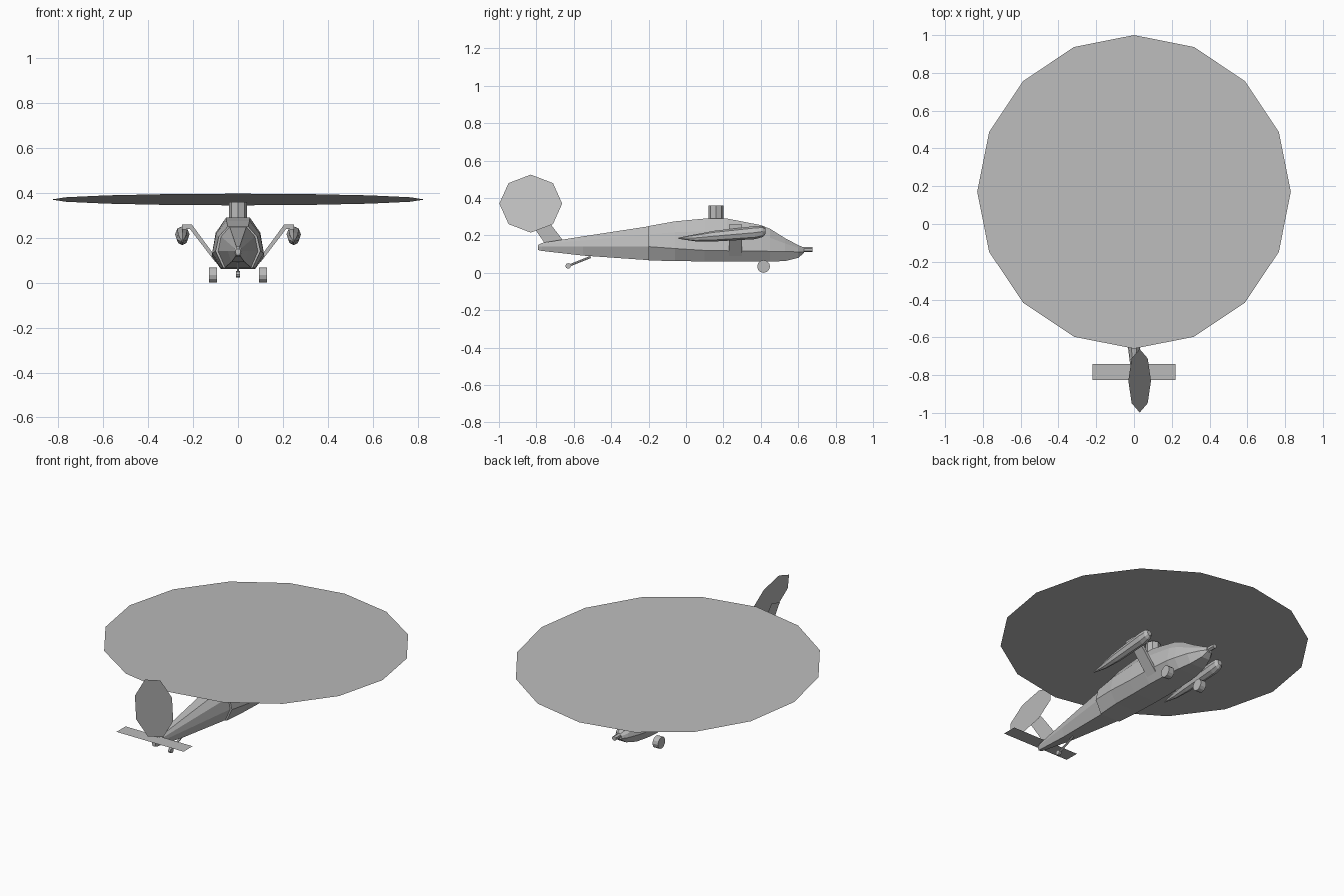
import bpy, bmesh, math
from mathutils import Matrix, Vector

cube = bpy.data.objects.get("Cube")
if cube:
    bpy.data.objects.remove(cube, do_unlink=True)

grey = bpy.data.materials.new("plain grey")
grey.use_nodes = True
COLOUR = (0.5, 0.5, 0.5, 1)
grey.diffuse_color = COLOUR
grey.node_tree.nodes["Principled BSDF"].inputs["Base Color"].default_value = COLOUR


def finish(name, bm, solid=True):
    if solid:
        bmesh.ops.recalc_face_normals(bm, faces=bm.faces)
    mesh = bpy.data.meshes.new(name)
    bm.to_mesh(mesh)
    bm.free()
    mesh.materials.append(grey)
    obj = bpy.data.objects.new(name, mesh)
    bpy.context.collection.objects.link(obj)
    return obj


def loft(name, rings):
    """Skin a list of equal-length closed rings and cap both ends."""
    bm = bmesh.new()
    loops = [[bm.verts.new(p) for p in ring] for ring in rings]
    n = len(loops[0])
    for a, b in zip(loops, loops[1:]):
        for i in range(n):
            j = (i + 1) % n
            bm.faces.new((a[i], a[j], b[j], b[i]))
    bm.faces.new(loops[0])
    bm.faces.new(loops[-1])
    return finish(name, bm)


def sheet(name, points):
    """One flat face."""
    bm = bmesh.new()
    bm.faces.new([bm.verts.new(p) for p in points])
    return finish(name, bm, solid=False)


def rod(name, start, end, radius, sides):
    a, b = Vector(start), Vector(end)
    turn = (b - a).to_track_quat('Z', 'Y').to_matrix().to_4x4()
    bm = bmesh.new()
    bmesh.ops.create_cone(bm, cap_ends=True, segments=sides, radius1=radius,
                          radius2=radius, depth=(b - a).length,
                          matrix=Matrix.Translation((a + b) / 2) @ turn)
    return finish(name, bm)


def hull_ring(y, top, chine, bottom, half_width, roof):
    """Eight-sided fuselage section, widest at the chine."""
    shoulder = chine + (top - chine) * 0.6
    half = [(half_width * roof, top), (half_width * 0.85, shoulder),
            (half_width, chine), (half_width * 0.65, bottom)]
    return [(x, y, z) for x, z in half] + [(-x, y, z) for x, z in reversed(half)]


# Fuselage: cabin and tail boom
loft("cabin", [hull_ring(*s) for s in (
    (-0.20, 0.25, 0.14, 0.065, 0.10, 0.45),
    (-0.06, 0.275, 0.13, 0.064, 0.115, 0.45),
    (0.10, 0.29, 0.12, 0.06, 0.117, 0.45),
    (0.22, 0.29, 0.118, 0.06, 0.117, 0.45),
    (0.40, 0.255, 0.116, 0.06, 0.105, 0.42),
    (0.45, 0.235, 0.115, 0.06, 0.095, 0.42),
    (0.53, 0.185, 0.114, 0.063, 0.072, 0.42),
    (0.60, 0.148, 0.112, 0.08, 0.042, 0.42),
    (0.63, 0.135, 0.112, 0.105, 0.02, 0.42))])
loft("tail_boom", [hull_ring(*s) for s in (
    (-0.19, 0.25, 0.14, 0.067, 0.09, 0.42),
    (-0.55, 0.195, 0.14, 0.092, 0.045, 0.42),
    (-0.77, 0.16, 0.14, 0.117, 0.017, 0.42),
    (-0.79, 0.15, 0.14, 0.122, 0.012, 0.42))])
rod("nose_gun", (0, 0.58, 0.124), (0, 0.675, 0.124), 0.014, 6)

# Main rotor: mast and tilted disc
rod("rotor_mast", (0, 0.16, 0.27), (0, 0.16, 0.36), 0.041, 8)
sheet("main_rotor_disc", [
    (0.83 * math.cos(a), 0.17 + 0.83 * math.sin(a), 0.37 - 0.026 * math.sin(a))
    for a in (i * math.tau / 16 for i in range(16))])

# Tail: canted rotor disc, swept fin and flat stabilizer
sheet("tail_rotor_disc", [
    (0.03 - 0.06 * math.sin(a), -0.83 + 0.168 * math.cos(a), 0.37 + 0.155 * math.sin(a))
    for a in (i * math.tau / 8 for i in range(8))])
sheet("tail_fin", [(0, -0.75, 0.15), (0, -0.64, 0.15),
                   (0, -0.80, 0.36), (0, -0.88, 0.34)])
sheet("stabilizer", [(-0.22, -0.825, 0.162), (0.22, -0.825, 0.162),
                     (0.22, -0.74, 0.162), (-0.22, -0.74, 0.162)])

# Tail wheel and its leg
rod("tail_wheel_leg", (0, -0.63, 0.037), (0, -0.51, 0.085), 0.006, 6)
rod("tail_wheel", (-0.008, -0.63, 0.037), (0.008, -0.63, 0.037), 0.015, 8)

# Paired parts: wheels, weapon pods and bent pylons
POD = ((-0.04, 0.185, 0.003), (0.05, 0.187, 0.017), (0.15, 0.196, 0.026),
       (0.37, 0.215, 0.032), (0.41, 0.221, 0.027), (0.425, 0.223, 0.014))
PYLON = ((0.25, 0.24), (0.24, 0.255), (0.20, 0.257), (0.10, 0.10),
         (0.10, 0.125), (0.195, 0.24), (0.205, 0.235), (0.225, 0.225))
ARM = ((0.25, 0.258), (0.205, 0.258), (0.10, 0.115),
       (0.10, 0.09), (0.215, 0.24), (0.25, 0.235))
for side, s in (("left", 1), ("right", -1)):
    rod(side + "_main_wheel", (s * 0.094, 0.415, 0.034),
        (s * 0.13, 0.415, 0.034), 0.034, 12)
    loft(side + "_pod", [
        [(s * 0.248 + r * math.cos(i * math.tau / 8), y, z + 1.1 * r * math.sin(i * math.tau / 8))
         for i in range(8)] for y, z, r in POD])
    loft(side + "_pylon", [[(s * x, y, z) for x, z in ARM] for y in (0.23, 0.30)])
